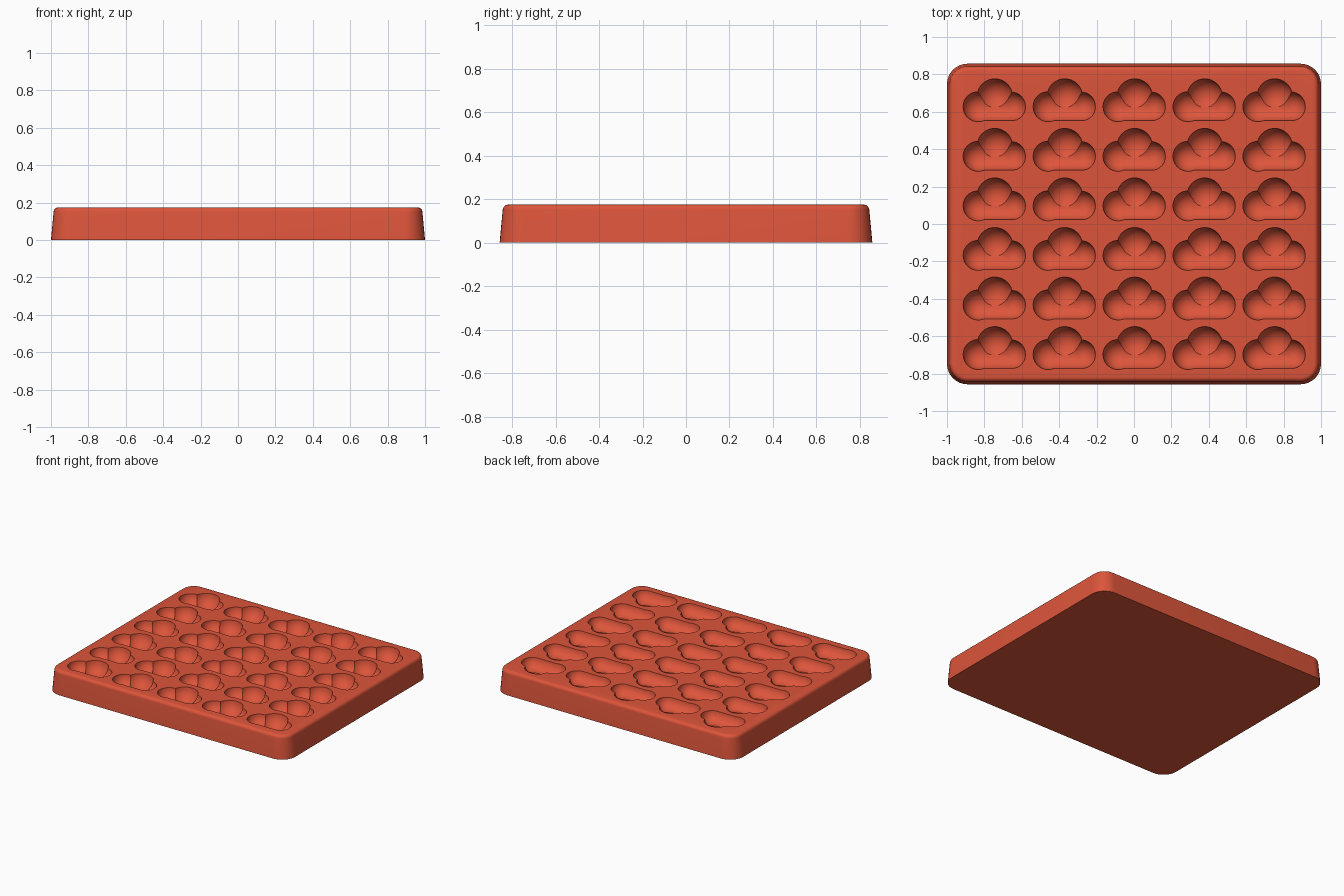
import bpy, bmesh, math
from mathutils import Matrix

cube = bpy.data.objects.get("Cube")
if cube:
    bpy.data.objects.remove(cube, do_unlink=True)

HEIGHT = 0.175
COLUMNS, ROWS = 5, 6
PITCH_X, PITCH_Y = 0.374, 0.265

red = bpy.data.materials.new("coral_red")
red.use_nodes = True
colour = (0.72, 0.09, 0.043, 1)
red.diffuse_color = colour
red.node_tree.nodes["Principled BSDF"].inputs["Base Color"].default_value = colour


def make_object(name, bm):
    bmesh.ops.recalc_face_normals(bm, faces=bm.faces)
    mesh = bpy.data.meshes.new(name)
    bm.to_mesh(mesh)
    bm.free()
    mesh.materials.append(red)
    obj = bpy.data.objects.new(name, mesh)
    bpy.context.collection.objects.link(obj)
    return obj


def rounded_loop(bm, inset, z, radius=0.11, steps=8):
    """Ring of vertices around a rounded rectangle."""
    ring = []
    for corner, (sx, sy) in enumerate([(1, 1), (-1, 1), (-1, -1), (1, -1)]):
        for i in range(steps + 1):
            a = math.radians(90 * (corner + i / steps))
            x = sx * (1 - radius) + (radius - inset) * math.cos(a)
            y = sy * (0.857 - radius) + (radius - inset) * math.sin(a)
            ring.append(bm.verts.new((x, y, z)))
    return ring


def lobe_cutter(name, x, y, radius, half_length=0.0):
    """Ball or capsule lying along x, repeated over the whole grid."""
    bm = bmesh.new()
    for col in range(COLUMNS):
        for row in range(ROWS):
            cx = (col - (COLUMNS - 1) / 2) * PITCH_X + x
            cy = (row - (ROWS - 1) / 2) * PITCH_Y - 0.0375 + y
            ball = bmesh.ops.create_uvsphere(
                bm, u_segments=24, v_segments=13, radius=radius,
                matrix=Matrix.Rotation(math.pi / 2, 4, 'Y'))
            for v in ball["verts"]:
                v.co.x += math.copysign(half_length, v.co.x) + cx
                v.co.y += cy
                v.co.z += HEIGHT + 0.003
    obj = make_object(name, bm)
    obj.hide_render = True
    return obj


# Tapered tray with a rounded top rim
bm = bmesh.new()
fillet, taper = 0.025, 0.014
rings = [rounded_loop(bm, 0, 0)]
for i in range(6):
    a = math.radians(90 * i / 5)
    rings.append(rounded_loop(bm, taper + fillet * (1 - math.cos(a)),
                              HEIGHT - fillet + fillet * math.sin(a)))
for low, high in zip(rings, rings[1:]):
    for i in range(len(low)):
        j = (i + 1) % len(low)
        bm.faces.new((low[i], low[j], high[j], high[i]))
bm.faces.new(rings[0])
bm.faces.new(rings[-1])
tray = make_object("mould_tray", bm)

# Cloud-shaped cavities, cut lobe by lobe
cutters = [
    lobe_cutter("cloud_base_cutter", 0.005, 0, 0.073, 0.09),
    lobe_cutter("left_lobe_cutter", -0.085, 0.002, 0.081),
    lobe_cutter("right_lobe_cutter", 0.092, 0.006, 0.075),
    lobe_cutter("top_lobe_cutter", 0.004, 0.057, 0.095),
]
for obj in bpy.context.selected_objects:
    obj.select_set(False)
bpy.context.view_layer.objects.active = tray
tray.select_set(True)
for cutter in cutters:
    mod = tray.modifiers.new(cutter.name, 'BOOLEAN')
    mod.operation = 'DIFFERENCE'
    mod.solver = 'MANIFOLD'
    mod.object = cutter
    bpy.ops.object.modifier_apply(modifier=mod.name)
    bpy.data.objects.remove(cutter, do_unlink=True)

bpy.ops.object.shade_smooth_by_angle(angle=math.radians(30))
